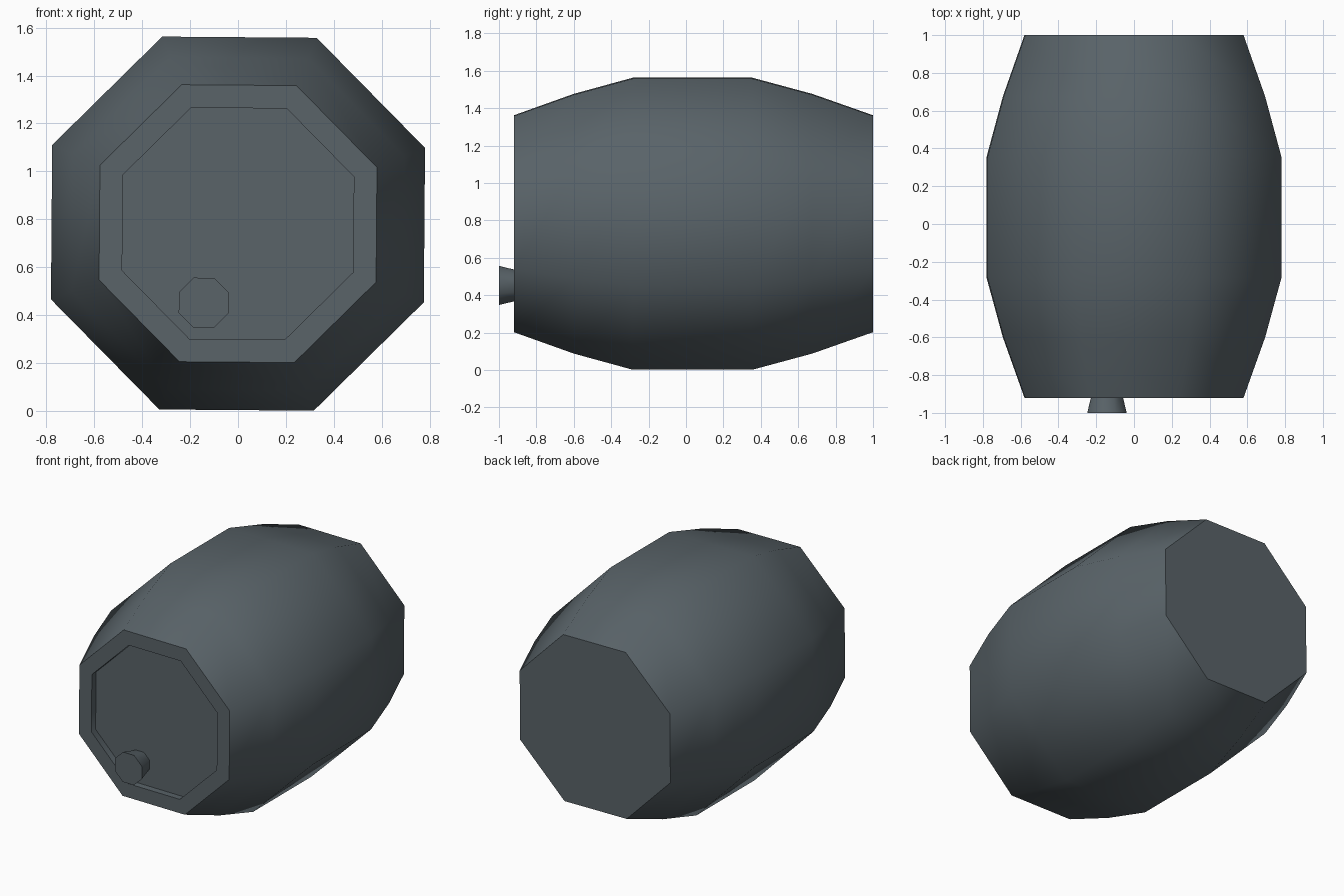
import bpy
import bmesh
from math import cos, sin, pi, radians

cube = bpy.data.objects.get("Cube")
if cube:
    bpy.data.objects.remove(cube, do_unlink=True)

SIDES = 8
TILT = radians(-0.45)  # the barrel is rolled very slightly

slate = bpy.data.materials.new("dark_slate")
slate.use_nodes = True
colour = (0.10, 0.125, 0.14, 1)
slate.diffuse_color = colour
slate.node_tree.nodes["Principled BSDF"].inputs["Base Color"].default_value = colour


def octagon_lathe(name, profile, x, z):
    """Closed eight-sided solid along y; profile is (y, distance to flat side)."""
    bm = bmesh.new()
    rings = []
    for y, flat in profile:
        r = flat / cos(pi / SIDES)
        angles = [2 * pi * (i + 0.5) / SIDES + TILT for i in range(SIDES)]
        rings.append([bm.verts.new((x + r * cos(a), y, z + r * sin(a))) for a in angles])
    for a, b in zip(rings, rings[1:]):
        for i in range(SIDES):
            j = (i + 1) % SIDES
            bm.faces.new((a[i], a[j], b[j], b[i]))
    bm.faces.new(rings[0])
    bm.faces.new(rings[-1])
    bmesh.ops.recalc_face_normals(bm, faces=bm.faces)
    mesh = bpy.data.meshes.new(name)
    bm.to_mesh(mesh)
    bm.free()
    mesh.materials.append(slate)
    obj = bpy.data.objects.new(name, mesh)
    bpy.context.collection.objects.link(obj)
    bpy.ops.object.select_all(action="DESELECT")
    obj.select_set(True)
    bpy.context.view_layer.objects.active = obj
    bpy.ops.object.shade_smooth_by_angle(angle=radians(60))
    return obj


# Barrel: recessed front lid, flat rim, bulging staves, flat back
octagon_lathe("barrel", [
    (-0.874, 0.482), (-0.92, 0.482), (-0.92, 0.578), (-0.6, 0.692),
    (-0.285, 0.778), (0.355, 0.778), (0.675, 0.692), (1.0, 0.578),
], 0, 0.782)

# Spout: flares outward from the lid
octagon_lathe("spout", [(-0.87, 0.073), (-1.0, 0.104)], -0.143, 0.452)
